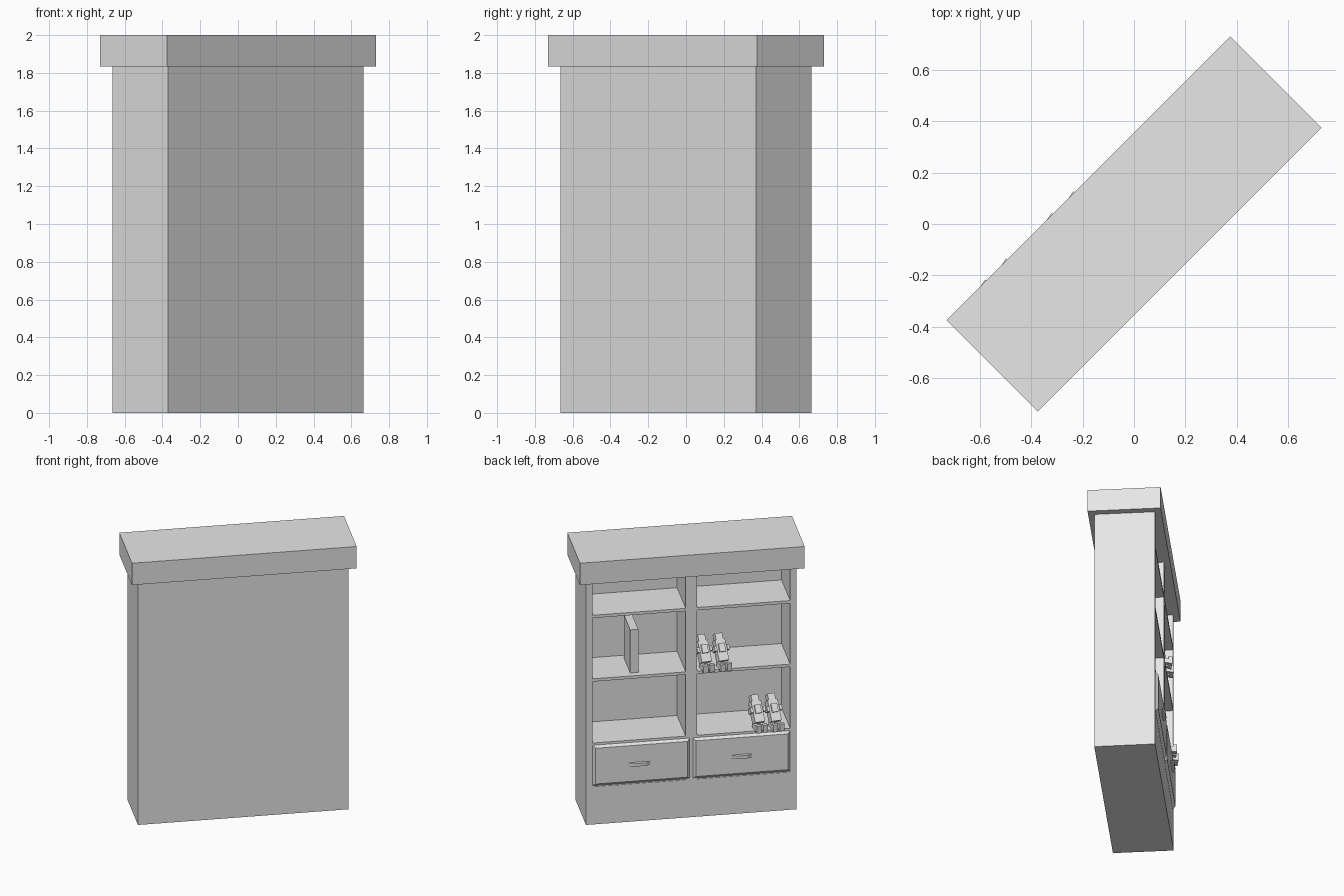
import bpy
import bmesh
import math
from mathutils import Matrix, Vector

if "Cube" in bpy.data.objects:
    bpy.data.objects.remove(bpy.data.objects["Cube"], do_unlink=True)

# One plain grey for the whole piece
grey = bpy.data.materials.new("plain_grey")
grey.use_nodes = True
colour = (0.8, 0.8, 0.8, 1)
grey.diffuse_color = colour
grey.node_tree.nodes["Principled BSDF"].inputs["Base Color"].default_value = colour

# The cabinet stands turned; local +y is its open side
TURN = Matrix.Rotation(math.radians(45), 4, 'Z')


def finish(name, bm, place=Matrix()):
    bm.transform(TURN @ place)
    bmesh.ops.recalc_face_normals(bm, faces=bm.faces)
    mesh = bpy.data.meshes.new(name)
    bm.to_mesh(mesh)
    bm.free()
    mesh.materials.append(grey)
    obj = bpy.data.objects.new(name, mesh)
    bpy.context.collection.objects.link(obj)
    return obj


def box(name, x, y, z, inset=0, place=Matrix()):
    """Box between limits; inset narrows its open-side (+y) face."""
    bm = bmesh.new()
    bmesh.ops.create_cube(bm, size=1)
    for v in bm.verts:
        shrink = inset if v.co.y > 0 else 0
        v.co = Vector([lo + (hi - lo) * (c + 0.5) - (math.copysign(shrink, c) if i != 1 else 0)
                       for i, (c, (lo, hi)) in enumerate(zip(v.co, (x, y, z)))])
    return finish(name, bm, place)


def plate(name, outline, z, thickness):
    """Horizontal slab extruded from an outline."""
    bm = bmesh.new()
    face = bm.faces.new([bm.verts.new((x, y, z)) for x, y in outline])
    up = bmesh.ops.extrude_face_region(bm, geom=[face])["geom"]
    bmesh.ops.translate(bm, vec=(0, 0, thickness),
                        verts=[g for g in up if isinstance(g, bmesh.types.BMVert)])
    return finish(name, bm)


W, D, TOP = 0.732, 0.209, 1.835      # half width, half depth, height under crown
INNER, POST, BACK = 0.687, 0.039, -0.13
BASE = 0.285

# Carcass
box("crown", (-0.781, 0.781), (-0.251, 0.251), (TOP, 2))
box("base", (-W, W), (-D, D), (0, BASE))
box("back_panel", (-INNER, INNER), (-D, BACK), (BASE, TOP))
box("centre_post", (-POST, POST), (BACK, D), (BASE, TOP))

for side, label in ((1, "left"), (-1, "right")):
    box(label + "_side", sorted((side * INNER, side * W)), (-D, D), (BASE, TOP))
    bay = sorted((side * POST, side * INNER))

    # Shelves
    for i, z in enumerate((0.615, 1.1, 1.58)):
        box(f"{label}_shelf_{i + 1}", bay, (BACK, D), (z - 0.021, z))

    # Drawer with a bevelled front and a flat pull
    box(label + "_drawer", bay, (BACK, D - 0.005), (BASE, 0.594))
    box(label + "_drawer_front", sorted((side * 0.006, side * 0.69)),
        (D - 0.006, 0.226), (0.29, 0.604), inset=0.022)
    cx = 0.363 if side > 0 else -0.345
    plate(label + "_handle",
          [(cx - 0.04, 0.222), (cx + 0.04, 0.222), (cx + 0.073, 0.235),
           (cx + 0.04, 0.25), (cx - 0.04, 0.25), (cx - 0.073, 0.235)], 0.432, 0.022)

# Single book
box("book", (0.36, 0.416), (-0.08, 0.16), (1.1, 1.425))

# Small leaning toys, in two pairs: sloping body, head, legs and feet
for n, (x, shelf) in enumerate(((-0.115, 1.1), (-0.235, 1.1), (-0.485, 0.615), (-0.6, 0.615))):
    spot = Matrix.Translation((x, 0.235, shelf)) @ Matrix.Rotation(math.radians(10), 4, 'Z')
    lean = spot @ Matrix.Translation((0, -0.07, 0.06)) @ Matrix.Rotation(math.radians(35), 4, 'X')
    name = f"toy_{n + 1}_"
    box(name + "body", (-0.036, 0.036), (-0.035, 0.035), (-0.02, 0.13), place=lean)
    box(name + "head", (-0.026, 0.026), (-0.028, 0.03), (0.13, 0.175), place=lean)
    box(name + "chest", (-0.022, 0.022), (0.035, 0.05), (0.04, 0.1), place=lean)
    for side in (-1, 1):
        mid = side * 0.024
        box(name + f"leg_{side}", (mid - 0.014, mid + 0.014), (-0.09, 0), (0.005, 0.04), place=spot)
        box(name + f"foot_{side}", (mid - 0.017, mid + 0.017), (-0.012, 0.015), (0, 0.055), place=spot)
        arm = side * 0.045
        box(name + f"arm_{side}", (arm - 0.009, arm + 0.009), (-0.015, 0.045), (0.05, 0.085), place=lean)
